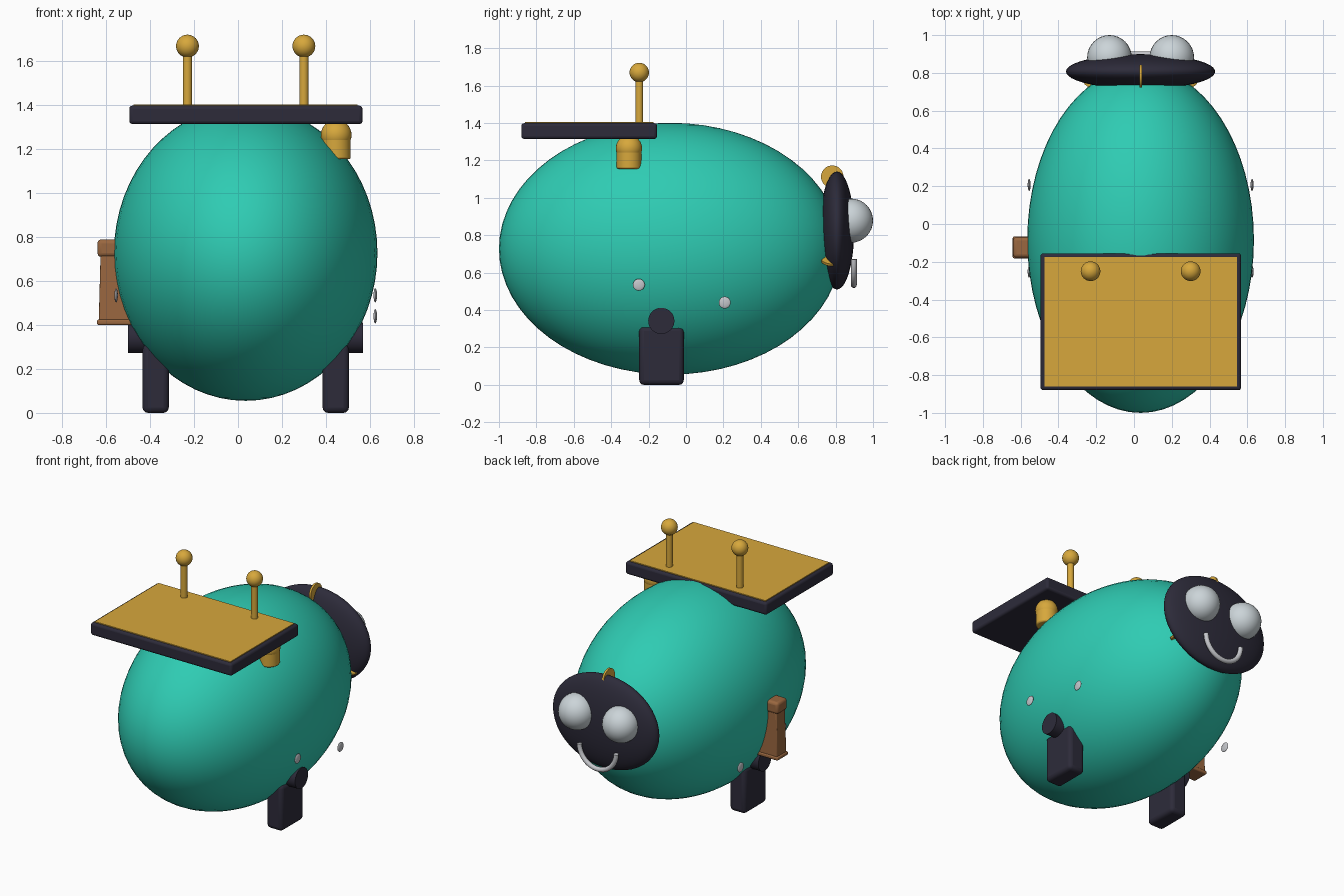
import bpy, math
from mathutils import Matrix

if "Cube" in bpy.data.objects:
    bpy.data.objects.remove(bpy.data.objects["Cube"])

CX = 0.035  # symmetry line of the body


def mat(name, r, g, b):
    m = bpy.data.materials.new(name)
    m.diffuse_color = (r, g, b, 1)
    m.use_nodes = True
    m.node_tree.nodes["Principled BSDF"].inputs["Base Color"].default_value = m.diffuse_color
    return m


TEAL = mat("teal", 0.028, 0.60, 0.45)
DARK = mat("dark slate", 0.026, 0.024, 0.042)
GOLD = mat("gold", 0.68, 0.39, 0.045)
PALE = mat("pale grey", 0.60, 0.66, 0.69)
SILVER = mat("silver", 0.56, 0.57, 0.60)
BROWN = mat("brown", 0.32, 0.135, 0.05)


def finish(name, m, smooth=True):
    ob = bpy.context.object
    ob.name = name
    ob.data.materials.append(m)
    if smooth:
        bpy.ops.object.shade_smooth_by_angle(angle=math.radians(40))
    return ob


def ball(name, loc, r, m, seg=32):
    bpy.ops.mesh.primitive_uv_sphere_add(segments=seg, ring_count=seg // 2, location=loc)
    bpy.context.object.scale = r if isinstance(r, tuple) else (r, r, r)
    bpy.ops.object.transform_apply(location=False, rotation=False, scale=True)
    return finish(name, m)


def rod(name, loc, r, depth, m, rot=(0, 0, 0), bevel=0.0):
    bpy.ops.mesh.primitive_cylinder_add(vertices=32, radius=r, depth=depth, location=loc, rotation=rot)
    ob = finish(name, m)
    if bevel:
        mod = ob.modifiers.new("bevel", "BEVEL")
        mod.width, mod.segments = bevel, 2
    return ob


def box(name, lo, hi, m, bevel=0.0, taper=1.0):
    loc = [(a + b) / 2 for a, b in zip(lo, hi)]
    bpy.ops.mesh.primitive_cube_add(size=1, location=loc)
    ob = bpy.context.object
    ob.data.transform(Matrix.Diagonal([b - a for a, b in zip(lo, hi)] + [1]))
    for v in ob.data.vertices:
        if v.co.z > 0:
            v.co.x *= taper
            v.co.y *= taper
    finish(name, m)
    if bevel:
        mod = ob.modifiers.new("bevel", "BEVEL")
        mod.width, mod.segments = bevel, 3
    return ob


# Egg-shaped body
ball("body", (CX, -0.085, 0.728), (0.60, 0.915, 0.673), TEAL, 64)

# Face disc with eyes and smile
ball("face", (CX, 0.807, 0.825), (0.395, 0.092, 0.315), DARK, 48)
for s in (-1, 1):
    ball("eye", (CX + s * 0.165, 0.882, 0.878), 0.118, PALE)

cu = bpy.data.curves.new("smile", "CURVE")
cu.dimensions = "3D"
cu.bevel_depth, cu.bevel_resolution, cu.use_fill_caps = 0.016, 3, True
sp = cu.splines.new("POLY")
N = 20
sp.points.add(N)
for i in range(N + 1):
    a = math.pi + math.pi * i / N
    sp.points[i].co = (CX + 0.138 * math.cos(a), 0.897, 0.672 + 0.138 * math.sin(a), 1)
smile = bpy.data.objects.new("smile", cu)
bpy.context.collection.objects.link(smile)
cu.materials.append(SILVER)

# Three thin gold discs set around the face rim
for k in range(3):
    a = math.radians(90 + 120 * k)
    d = rod("face_crest", (CX + 0.295 * math.cos(a), 0.782, 0.818 + 0.295 * math.sin(a)),
            0.06, 0.014, GOLD)
    # disc axis lies along the rim direction
    d.rotation_euler = (0, math.pi / 2 - (a - math.pi / 2), 0)

# Tray with gold top and two antennae
box("tray", (-0.495, -0.88, 1.315), (0.567, -0.155, 1.399), DARK, 0.015)
box("tray_top", (-0.475, -0.86, 1.397), (0.545, -0.175, 1.405), GOLD)
for s in (-1, 1):
    x = CX + s * 0.265
    rod("antenna_stem", (x, -0.25, 1.52), 0.021, 0.25, GOLD)
    ball("antenna_tip", (x, -0.25, 1.67), 0.052, GOLD)

# Gold knob under the tray
ball("knob_dome", (0.447, -0.305, 1.265), 0.07, GOLD)
rod("knob_base", (0.447, -0.305, 1.203), 0.066, 0.096, GOLD, bevel=0.008)

# Legs, hip joints and side studs
for s in (-1, 1):
    x = CX + s * 0.41
    box("leg", (x - 0.06, -0.25, 0), (x + 0.06, -0.012, 0.312), DARK, 0.025)
    rod("hip_joint", (CX + s * 0.435, -0.132, 0.342), 0.07, 0.20, DARK, (0, math.pi / 2, 0))
    for y, z in ((-0.252, 0.535), (0.207, 0.44)):
        ball("side_stud", (CX + s * 0.59, y, z), (0.008, 0.032, 0.032), SILVER, 20)

# Brown post on the left side
box("post_shaft", (-0.634, -0.175, 0.42), (-0.47, -0.072, 0.72), BROWN, 0.006, 0.9)
box("post_cap", (-0.64, -0.178, 0.71), (-0.47, -0.07, 0.79), BROWN, 0.018)
box("post_foot", (-0.642, -0.182, 0.40), (-0.46, -0.066, 0.425), BROWN, 0.008)
